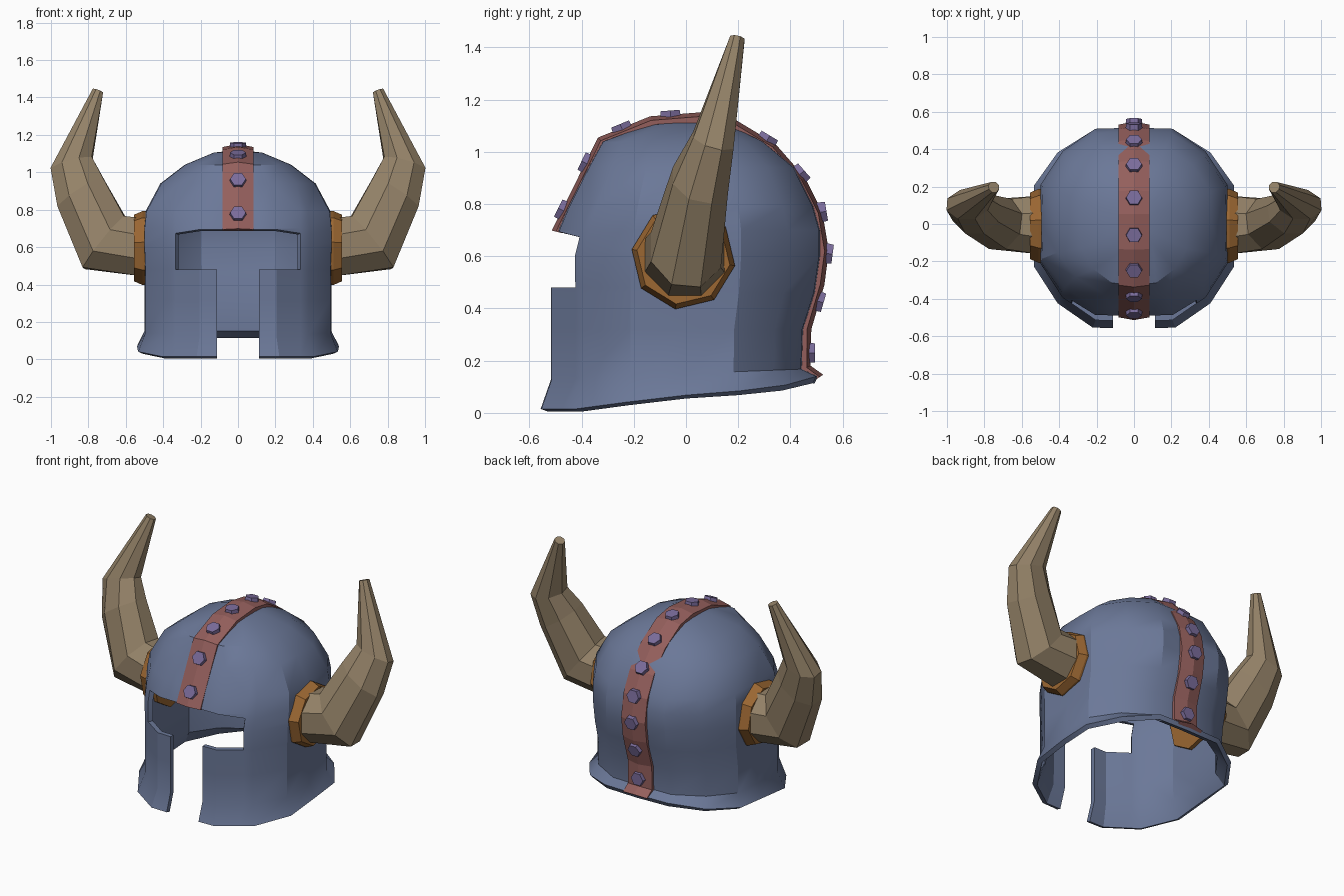
import bpy, bmesh, math
from mathutils import Vector

if "Cube" in bpy.data.objects:
    bpy.data.objects.remove(bpy.data.objects["Cube"])


def material(name, rgb):
    m = bpy.data.materials.new(name)
    m.diffuse_color = (*rgb, 1)
    m.use_nodes = True
    m.node_tree.nodes["Principled BSDF"].inputs["Base Color"].default_value = m.diffuse_color
    return m


STEEL = material("blue_steel", (0.147, 0.188, 0.314))
HORN = material("horn_brown", (0.296, 0.223, 0.138))
BRONZE = material("bronze", (0.33, 0.136, 0.032))
RED = material("dull_red", (0.296, 0.114, 0.107))
VIOLET = material("violet_stud", (0.195, 0.15, 0.328))


def make_object(name, bm, mat, fix_normals=True):
    if fix_normals:
        bmesh.ops.recalc_face_normals(bm, faces=bm.faces)
    me = bpy.data.meshes.new(name)
    bm.to_mesh(me)
    bm.free()
    me.materials.append(mat)
    ob = bpy.data.objects.new(name, me)
    bpy.context.collection.objects.link(ob)
    return ob


def loft(bm, rings, caps=True):
    """Join closed rings of points with quads, optionally capping both ends."""
    vs = [[bm.verts.new(p) for p in r] for r in rings]
    n = len(vs[0])
    for a, b in zip(vs, vs[1:]):
        for j in range(n):
            k = (j + 1) % n
            bm.faces.new((a[j], a[k], b[k], b[j]))
    if caps:
        bm.faces.new(vs[0][::-1])
        bm.faces.new(vs[-1])
    return vs


def interp(points, x):
    for (x0, y0), (x1, y1) in zip(points, points[1:]):
        if x <= x1:
            return y0 + (y1 - y0) * max(0, (x - x0) / (x1 - x0))
    return points[-1][1]


def flattened(t):
    """Circle coordinate bulged and clipped, so the ring has flat front, back and sides."""
    return max(-1, min(1, 1.07 * t))


# Helmet shell: rings of (height, side radius, front radius, back radius)
LEVELS = [(None, 0.54, 0.56, 0.505), (0.15, 0.5, 0.52, 0.445), (0.32, 0.5, 0.52, 0.45),
          (0.46, 0.5, 0.52, 0.495), (0.60, 0.505, 0.52, 0.515), (0.70, 0.505, 0.49, 0.515),
          (0.79, 0.495, 0.452, 0.49), (0.94, 0.415, 0.375, 0.415),
          (1.04, 0.285, 0.32, 0.295), (1.105, 0.13, 0.14, 0.16)]
RIM = [(-0.56, 0.015), (-0.42, 0.015), (-0.2, 0.045), (0, 0.068), (0.34, 0.095), (0.5, 0.14)]
rings = []
for z, rx, front, back in LEVELS:
    ring = []
    for j in range(16):
        a = math.tau * j / 16
        y = flattened(math.sin(a)) * (back if math.sin(a) > 0 else front)
        h = interp(RIM, y) if z is None else (0.15 + 0.04 * y if z == 0.15 else z)
        ring.append((rx * flattened(math.cos(a)), y, h))
    rings.append(ring)
bm = bmesh.new()
vs = loft(bm, rings, caps=False)
apex = bm.verts.new((0, 0, 1.12))
for j in range(16):
    bm.faces.new((vs[-1][j], vs[-1][(j + 1) % 16], apex))

# Eye slit and chin gap, cut along planes at the front
cuts = [((s * x, 0, 0), (1, 0, 0)) for s in (1, -1) for x in (0.335, 0.112)]
cuts += [((0, 0, 0.48), (0, 0, 1)), ((0, -0.51, 0.70), (0, 0.26, 1))]
for co, no in cuts:
    faces = [f for f in bm.faces if f.calc_center_median().y < -0.1
             and f.calc_center_median().z < 0.78]
    geom = set(faces)
    for f in faces:
        geom.update(f.edges)
        geom.update(f.verts)
    bmesh.ops.bisect_plane(bm, geom=list(geom), dist=1e-5, plane_co=co, plane_no=no)
gone = []
for f in bm.faces:
    c = f.calc_center_median()
    brow = 0.70 - 0.26 * (c.y + 0.51)
    slit = abs(c.x) < 0.335 and 0.48 < c.z < brow
    gap = abs(c.x) < 0.112 and c.z < 0.49
    if c.y < -0.1 and (slit or gap):
        gone.append(f)
bmesh.ops.delete(bm, geom=gone, context='FACES')
shell = make_object("helmet_shell", bm, STEEL, fix_normals=False)
mod = shell.modifiers.new("wall", 'SOLIDIFY')
mod.thickness = 0.03
mod.offset = -1
bpy.context.view_layer.objects.active = shell
shell.select_set(True)
bpy.ops.object.modifier_apply(modifier="wall")
bpy.ops.object.shade_smooth_by_angle(angle=math.radians(30))
shell.select_set(False)

# Crest strap from brow to nape, following a (y, z) path with a slight ridge
PATH = [Vector((0, y, z)) for y, z in [
    (-0.512, 0.698), (-0.336, 1.053), (-0.137, 1.134), (0.053, 1.149), (0.18, 1.126),
    (0.34, 1.03), (0.454, 0.9), (0.52, 0.77), (0.545, 0.62), (0.528, 0.49),
    (0.478, 0.32), (0.475, 0.18), (0.524, 0.145)]]


def outward(d):
    return Vector((0, -d.z, d.y)).normalized()


rings = []
for i, p in enumerate(PATH):
    if i == 0:
        n = Vector((0, -1, 0.26)).normalized()
    elif i == len(PATH) - 1:
        n = Vector((0, 0.84, 0.54))
    else:
        n = (outward(p - PATH[i - 1]) + outward(PATH[i + 1] - p)).normalized()
    side = Vector((0.084, 0, 0))
    rings.append([p - side - n * 0.038, p - side - n * 0.014, p + n * 0.002,
                  p + side - n * 0.014, p + side - n * 0.038])
bm = bmesh.new()
loft(bm, rings)
make_object("crest_strap", bm, RED)

# Hexagonal studs seated on the strap
bm = bmesh.new()
for y, z in [(-0.48, 0.78), (-0.4, 0.965), (-0.25, 1.1), (-0.06, 1.15), (0.14, 1.14),
             (0.32, 1.06), (0.455, 0.93), (0.525, 0.77), (0.545, 0.61), (0.515, 0.425),
             (0.475, 0.23)]:
    q = Vector((0, y, z))
    best = None
    for a, b in zip(PATH, PATH[1:]):
        t = min(1, max(0, (q - a).dot(b - a) / (b - a).length_squared))
        foot = a.lerp(b, t)
        if best is None or (foot - q).length < best[0]:
            best = ((foot - q).length, foot, (b - a).normalized())
    foot, d = best[1], best[2]
    n = outward(d)
    loft(bm, [[foot + n * h + r * (Vector((math.cos(a), 0, 0)) + d * math.sin(a))
               for a in [math.tau * k / 6 for k in range(6)]]
              for h, r in ((-0.018, 0.046), (0.018, 0.042))])
make_object("crest_studs", bm, VIOLET)

# Horn sections: outer and inner edge (x, z), centre y, half width
SECTIONS = [((0.52, 0.445), (0.52, 0.755), -0.005, 0.155), ((0.825, 0.487), (0.605, 0.762), 0.0, 0.135),
            ((0.96, 0.81), (0.72, 0.968), 0.055, 0.108), ((1.0, 1.015), (0.78, 1.075), 0.105, 0.08),
            ((0.777, 1.445), (0.722, 1.425), 0.197, 0.028)]
for s, label in ((1, "right"), (-1, "left")):
    # Octagonal bronze socket
    bm = bmesh.new()
    loft(bm, [[(s * x, -0.01 + r * math.cos(a), 0.595 + r * math.sin(a))
               for a in [math.radians(-99 + 45 * k) for k in range(8)]]
              for x, r in ((0.445, 0.2), (0.51, 0.2), (0.556, 0.18))])
    make_object(label + "_horn_socket", bm, BRONZE)

    # Curved eight-sided horn, with flats facing outward and inward
    outs = [Vector((o[0], y, o[1])) for o, i, y, w in SECTIONS]
    ins = [Vector((i[0], y, i[1])) for o, i, y, w in SECTIONS]
    mids = [(a + b) / 2 for a, b in zip(outs, ins)]
    rings = []
    for k, c in enumerate(mids):
        t = mids[min(k + 1, 4)] - mids[max(k - 1, 0)]
        if k == 0:
            t = Vector((1, 0, 0))
        u = outs[k] - c
        v = t.cross(u).normalized() * SECTIONS[k][3]
        ring = []
        for m in range(8):
            a = math.tau * (m + 0.5) / 8
            p = c + (u * math.cos(a) + v * math.sin(a)) / math.cos(math.tau / 16)
            ring.append((s * p.x, p.y, p.z))
        rings.append(ring)
    bm = bmesh.new()
    loft(bm, rings)
    make_object(label + "_horn", bm, HORN)
